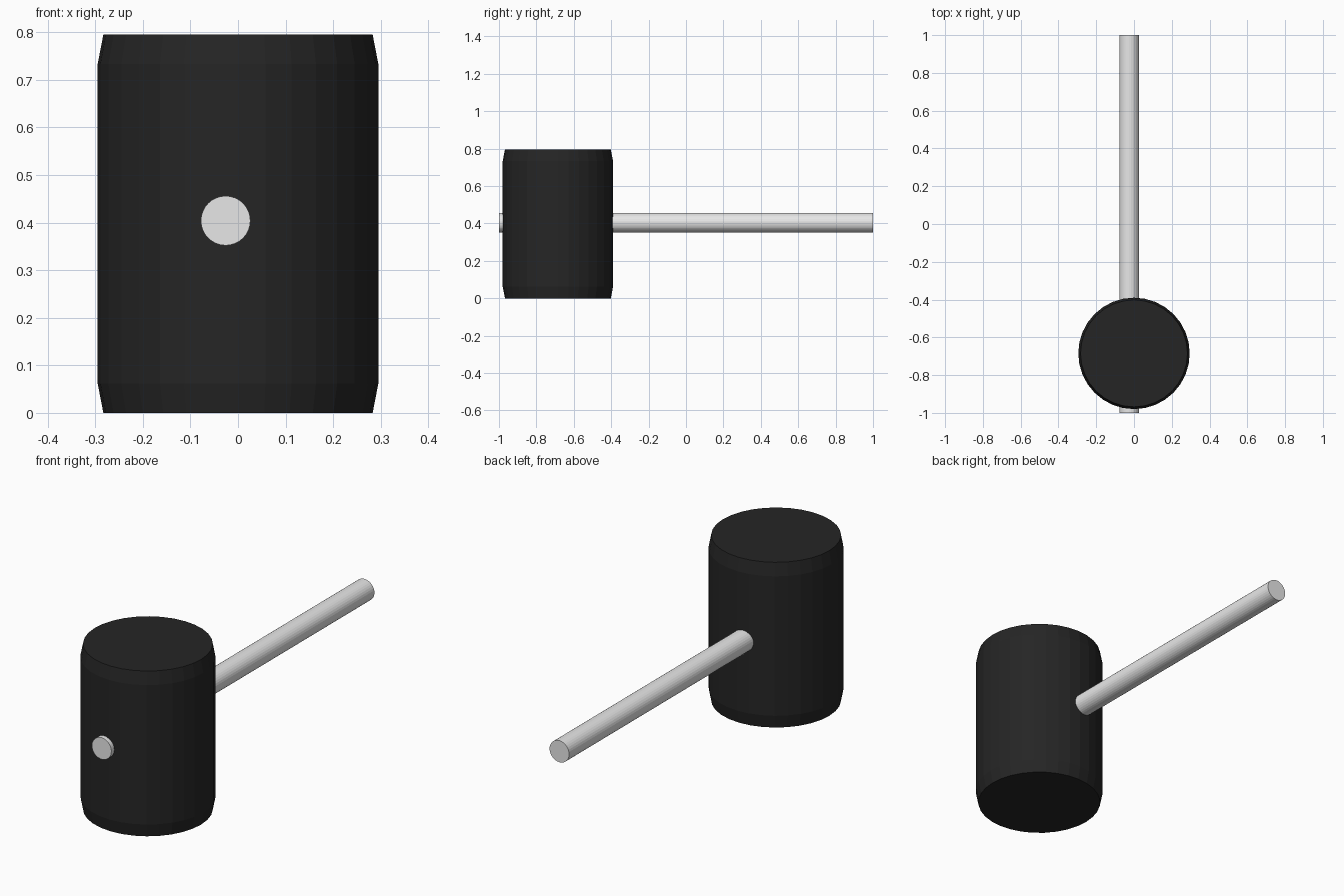
import bpy, bmesh, math
from mathutils import Matrix

if "Cube" in bpy.data.objects:
    bpy.data.objects.remove(bpy.data.objects["Cube"])

SIDES = 32


def material(name, value):
    m = bpy.data.materials.new(name)
    m.diffuse_color = (value, value, value, 1)
    m.use_nodes = True
    m.node_tree.nodes["Principled BSDF"].inputs["Base Color"].default_value = m.diffuse_color
    return m


def lathe(name, profile, mat, matrix):
    """Closed flat-faced solid from (radius, height) rings around z."""
    bm = bmesh.new()
    rings = []
    for r, z in profile:
        rings.append([bm.verts.new((r * math.cos(2 * math.pi * i / SIDES),
                                    r * math.sin(2 * math.pi * i / SIDES), z))
                      for i in range(SIDES)])
    for a, b in zip(rings, rings[1:]):
        for i in range(SIDES):
            j = (i + 1) % SIDES
            bm.faces.new((a[i], a[j], b[j], b[i]))
    bm.faces.new(rings[0][::-1])
    bm.faces.new(rings[-1])
    bm.transform(matrix)
    bmesh.ops.recalc_face_normals(bm, faces=bm.faces)
    mesh = bpy.data.meshes.new(name)
    bm.to_mesh(mesh)
    bm.free()
    mesh.materials.append(mat)
    obj = bpy.data.objects.new(name, mesh)
    bpy.context.collection.objects.link(obj)
    return obj


black = material("black rubber", 0.0185)
grey = material("light grey", 0.8)

# Mallet head: upright drum with tapered rims
lathe("mallet_head",
      [(0.283, 0), (0.295, 0.062), (0.295, 0.733), (0.283, 0.795)],
      black, Matrix.Translation((0, -0.685, 0)))

# Handle: straight rod running through the head, slightly off centre
lathe("handle", [(0.052, -1), (0.052, 1)], grey,
      Matrix.Translation((-0.026, 0, 0.404)) @ Matrix.Rotation(math.pi / 2, 4, 'X'))
